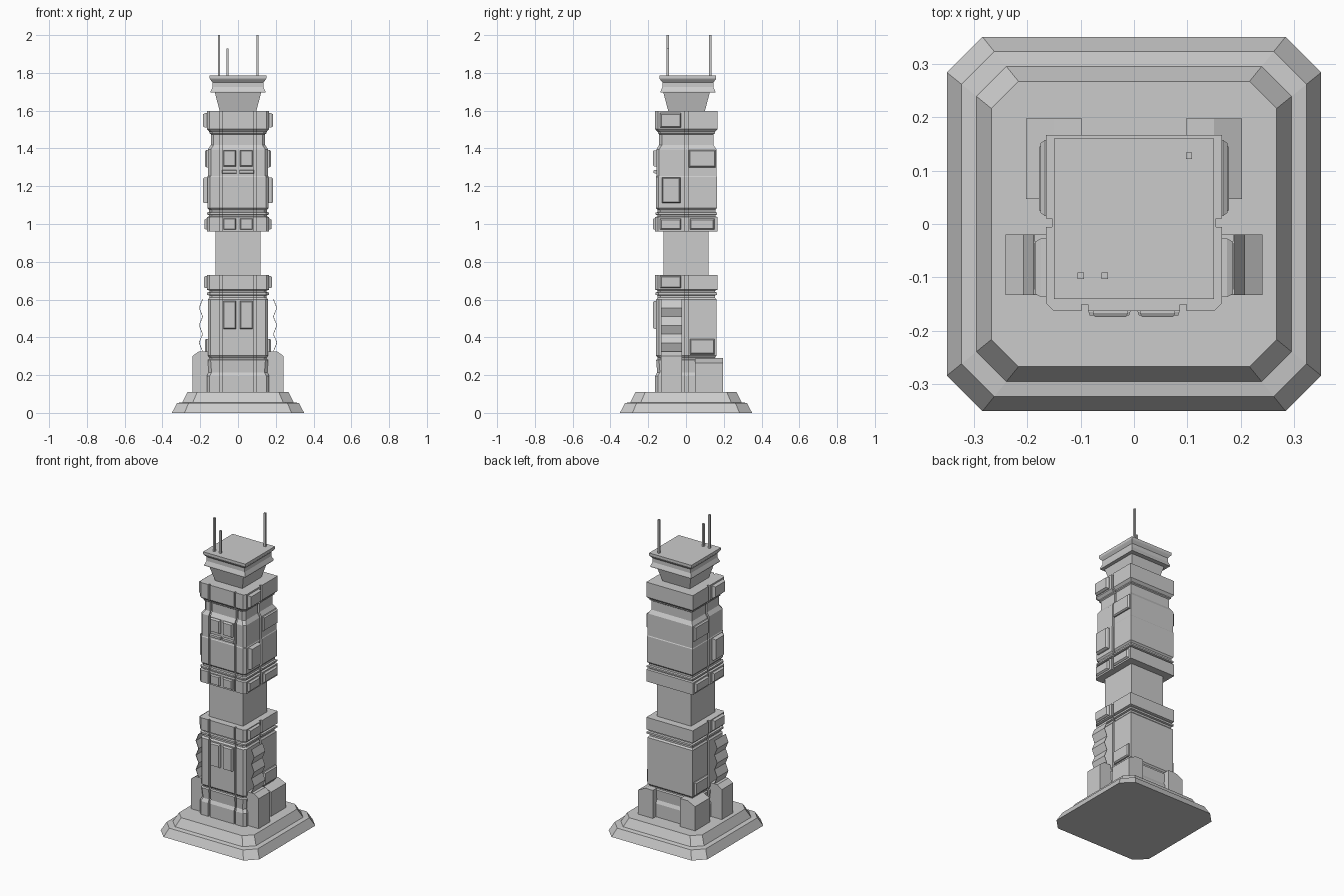
import bpy, bmesh

if "Cube" in bpy.data.objects:
    bpy.data.objects.remove(bpy.data.objects["Cube"])

def finish(bm, name):
    bmesh.ops.recalc_face_normals(bm, faces=bm.faces[:])
    me = bpy.data.meshes.new(name)
    bm.to_mesh(me)
    bm.free()
    ob = bpy.data.objects.new(name, me)
    bpy.context.collection.objects.link(ob)
    return ob

def loft(name, outline, profile, cy=0.0):
    """Stack outline(d) at each (d, z) of the profile and cap both ends."""
    bm = bmesh.new()
    rings = [[bm.verts.new((x, y + cy, z)) for x, y in outline(d)] for d, z in profile]
    n = len(rings[0])
    for a, b in zip(rings, rings[1:]):
        for i in range(n):
            bm.faces.new((a[i], a[(i + 1) % n], b[(i + 1) % n], b[i]))
    bm.faces.new(rings[0][::-1])
    bm.faces.new(rings[-1])
    return finish(bm, name)

def prism(name, pts, y0, y1):
    """Extrude an x-z polygon along y."""
    bm = bmesh.new()
    f = bm.faces.new([bm.verts.new((x, y0, z)) for x, z in pts])
    r = bmesh.ops.extrude_face_region(bm, geom=[f])
    for v in r['geom']:
        if isinstance(v, bmesh.types.BMVert):
            v.co.y = y1
    return finish(bm, name)

def panel(name, axis, a0, a1, z0, z1, inner, outer, bev=0.006):
    """Wall plate with a sloped rim; axis 'x' faces sideways, 'y' faces front."""
    bm = bmesh.new()
    step = (outer - inner) * 0.7 + inner
    rings = []
    for depth, s in ((inner, 0), (step, 0), (outer, bev)):
        loop = [(a0 + s, z0 + s), (a1 - s, z0 + s), (a1 - s, z1 - s), (a0 + s, z1 - s)]
        rings.append([bm.verts.new((depth, a, z) if axis == 'x' else (a, depth, z)) for a, z in loop])
    for a, b in zip(rings, rings[1:]):
        for i in range(4):
            bm.faces.new((a[i], a[(i + 1) % 4], b[(i + 1) % 4], b[i]))
    bm.faces.new(rings[0])
    bm.faces.new(rings[-1])
    return finish(bm, name)

def square(d):
    return [(-d, -d), (d, -d), (d, d), (-d, d)]

def octagon(d):
    c = d * 0.81
    return [(-c, -d), (c, -d), (d, -c), (d, c), (c, d), (-c, d), (-d, c), (-d, -c)]

def notched(d):
    # chamfered front corners, two front grooves, one groove on each side
    g, c = d - 0.012, 0.015
    right = [(0.086, -d), (0.086, -g), (0.098, -g), (0.098, -d), (d - c, -d), (d, -d + c),
             (d, -0.008), (g, -0.008), (g, 0.008), (d, 0.008), (d, d)]
    return right + [(-x, y) for x, y in reversed(right)]

# stepped plinth
loft("plinth", octagon, [(0.35, 0), (0.323, 0.052), (0.295, 0.056), (0.267, 0.11)])

# main tower
loft("lower_block", notched, [
    (.165, .10), (.165, .195), (.155, .215), (.16, .28), (.152, .285), (.152, .293),
    (.16, .303), (.16, .60), (.152, .61), (.152, .622), (.163, .625), (.163, .637),
    (.152, .64), (.152, .648), (.165, .652), (.165, .73)], 0.002)
loft("core_shaft", square, [(.12, .70), (.12, 1.0)])
loft("upper_block", notched, [
    (.165, .96), (.165, 1.037), (.153, 1.04), (.153, 1.047), (.163, 1.05), (.163, 1.06),
    (.153, 1.063), (.153, 1.075), (.162, 1.085), (.162, 1.25), (.159, 1.255),
    (.159, 1.395), (.144, 1.418), (.144, 1.475), (.151, 1.48), (.151, 1.487),
    (.165, 1.502), (.165, 1.597)], 0.002)

# control head
loft("neck", square, [(.095, 1.59), (.123, 1.697)], 0.003)
loft("head", square, [(.145, 1.695), (.145, 1.702), (.135, 1.725), (.135, 1.75),
                      (.147, 1.765), (.15, 1.77), (.15, 1.785)], 0.01)

# antennas
for x, y, top in ((-.10, -.097, 2.0), (-.055, -.097, 1.93), (.103, .128, 2.0)):
    loft("antenna", lambda d, x=x, y=y: [(x + a, y + b) for a, b in square(d)],
         [(.006, 1.78), (.006, top)])

# front panels
for s in (-1, 1):
    for z0, z1 in ((.445, .592), (.97, 1.03), (1.305, 1.39)):
        a, b = sorted((s * .011, s * .077))
        panel("front_panel", 'y', a, b, z0, z1, -.15, -.174, .004)
    a, b = sorted((s * .007, s * .085))
    panel("front_ledge", 'y', a, b, 1.268, 1.286, -.15, -.171, .002)

for s in (-1, 1):
    # side panels
    for y0, y1, z0, z1, out in (
            (-.137, -.027, 1.51, 1.587, .185), (.015, .157, 1.30, 1.392, .175),
            (-.128, -.03, 1.11, 1.247, .186), (-.137, -.027, .97, 1.028, .178),
            (.02, .15, .97, 1.028, .178), (-.137, -.027, .66, .725, .181),
            (.02, .152, .31, .392, .176)):
        panel("side_panel", 'x', y0, y1, z0, z1, s * .148, s * out)
    # buttresses
    prism("front_buttress", [(s * x, z) for x, z in (
        (.14, .10), (.24, .10), (.24, .302), (.208, .325), (.14, .325))], -.133, -.02)
    prism("rear_buttress", [(s * x, z) for x, z in (
        (.097, .10), (.202, .10), (.202, .265), (.15, .29), (.097, .29))], .047, .197)
    # corrugated sheet
    outer = [(.187 + .019 * (i % 2), .602 - i * .0462) for i in range(7)]
    bm = bmesh.new()
    rows = [[bm.verts.new((s * x, y, z)) for y in (-.133, -.02)] for x, z in outer]
    for p, q in zip(rows, rows[1:]):
        bm.faces.new((p[0], p[1], q[1], q[0]))
    sheet = finish(bm, "corrugated_sheet")
    mod = sheet.modifiers.new("thickness", 'SOLIDIFY')
    mod.thickness = .003
    mod.offset = 0
